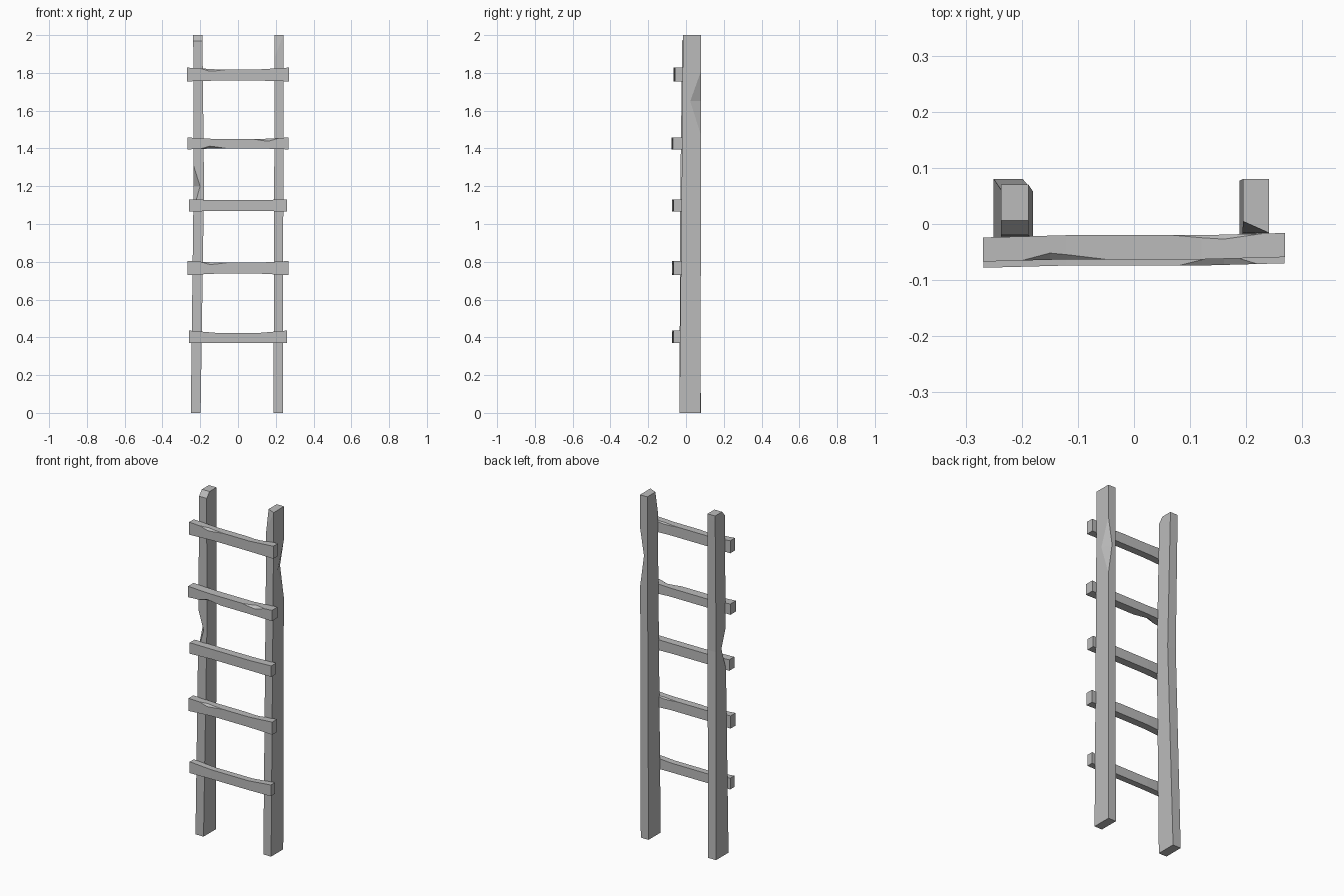
import bpy
import bmesh

cube = bpy.data.objects.get("Cube")
if cube:
    bpy.data.objects.remove(cube, do_unlink=True)

# One flat grey for the whole ladder
grey = bpy.data.materials.new("weathered grey")
grey.use_nodes = True
colour = (0.5, 0.5, 0.5, 1)
grey.diffuse_color = colour
grey.node_tree.nodes["Principled BSDF"].inputs["Base Color"].default_value = colour


def section_at(sections, t):
    """Interpolate the rectangular section (a0, a1, b0, b1) at position t."""
    keys = sorted(sections)
    for lo, hi in zip(keys, keys[1:]):
        if t <= hi:
            f = (t - lo) / (hi - lo)
            return [p + (q - p) * f for p, q in zip(sections[lo], sections[hi])]
    return sections[keys[-1]]


def chip_depth(chip, t):
    start, apex, end = chip[:3]
    if t <= start or t >= end:
        return 0
    return (t - start) / (apex - start) if t <= apex else (end - t) / (end - apex)


def plank(name, axis, sections, chips=()):
    """Loft a hewn plank along an axis; each chip shaves one long edge.
    chip = (start, apex, end, corner, cut_a, cut_b), corners run anticlockwise."""
    first, last = min(sections), max(sections)
    stations = set(sections)
    for chip in chips:
        stations.update(t for t in chip[:3] if first <= t <= last)
    bm = bmesh.new()
    rings = []
    for t in sorted(stations):
        a0, a1, b0, b1 = section_at(sections, t)
        ring = []
        for i, (a, b, sa, sb) in enumerate(((a0, b0, 1, 1), (a1, b0, -1, 1),
                                            (a1, b1, -1, -1), (a0, b1, 1, -1))):
            cut_a = sum(c[4] * chip_depth(c, t) for c in chips if c[3] == i)
            cut_b = sum(c[5] * chip_depth(c, t) for c in chips if c[3] == i)
            pair = [(a, b + sb * cut_b), (a + sa * cut_a, b)]
            for u, v in pair if i % 2 == 0 else pair[::-1]:
                ring.append(bm.verts.new((u, v, t) if axis == "z" else (t, u, v)))
        rings.append(ring)
    for low, high in zip(rings, rings[1:]):
        for i in range(8):
            j = (i + 1) % 8
            bm.faces.new((low[i], low[j], high[j], high[i]))
    bm.faces.new(rings[0][::-1])
    bm.faces.new(rings[-1])
    bmesh.ops.remove_doubles(bm, verts=bm.verts, dist=0.0001)
    bmesh.ops.recalc_face_normals(bm, faces=bm.faces)
    mesh = bpy.data.meshes.new(name)
    bm.to_mesh(mesh)
    bm.free()
    mesh.materials.append(grey)
    obj = bpy.data.objects.new(name, mesh)
    bpy.context.collection.objects.link(obj)
    return obj


# Upright rails
plank("right_rail", "z", {
    0: (-0.25, -0.198, -0.035, 0.08),
    1.2: (-0.235, -0.18, -0.03, 0.058),
    1.97: (-0.237, -0.188, -0.02, 0.07),
    2: (-0.237, -0.188, 0.006, 0.07),
}, [(1.07, 1.2, 1.31, 0, 0.034, 0.04)])

plank("left_rail", "z", {
    0: (0.188, 0.238, -0.035, 0.077),
    2: (0.194, 0.241, -0.015, 0.08),
}, [(1.47, 1.65, 1.81, 2, 0.025, 0.057),
    (1.88, 2, 2.1, 0, 0.045, 0.02)])

# Rungs: half length, front y, back y, bottom z, top z, waist, edge chips
FRONT_BOTTOM, FRONT_TOP, BACK_TOP = 0, 3, 2
worn = [(-0.2, -0.15, -0.05, FRONT_TOP, 0.012, 0.012),
        (0.07, 0.16, 0.23, BACK_TOP, 0.008, 0.008)]
split = [(0.08, 0.16, 0.22, FRONT_TOP, 0.02, 0.014),
         (-0.2, -0.15, -0.06, FRONT_BOTTOM, 0.02, 0.013)]
rungs = [
    (0.259, -0.071, -0.034, 0.37, 0.436, (0, 0.012), ()),
    (0.267, -0.07, -0.026, 0.73, 0.804, (0.007, 0.008), worn),
    (0.26, -0.07, -0.024, 1.066, 1.13, (0.003, 0.003), ()),
    (0.268, -0.074, -0.022, 1.395, 1.458, (0.005, 0.008), split),
    (0.269, -0.063, -0.02, 1.755, 1.828, (0.004, 0.009), worn),
]
for n, (half, front, back, low, high, (rise, sag), chips) in enumerate(rungs, 1):
    skew = 0.004
    waist = (front, back, low + rise, high - sag)
    plank(f"rung_{n}", "x", {
        -half: (front - skew, back - skew, low, high),
        -0.12: waist,
        0.12: waist,
        half: (front + skew, back + skew, low, high),
    }, chips)
